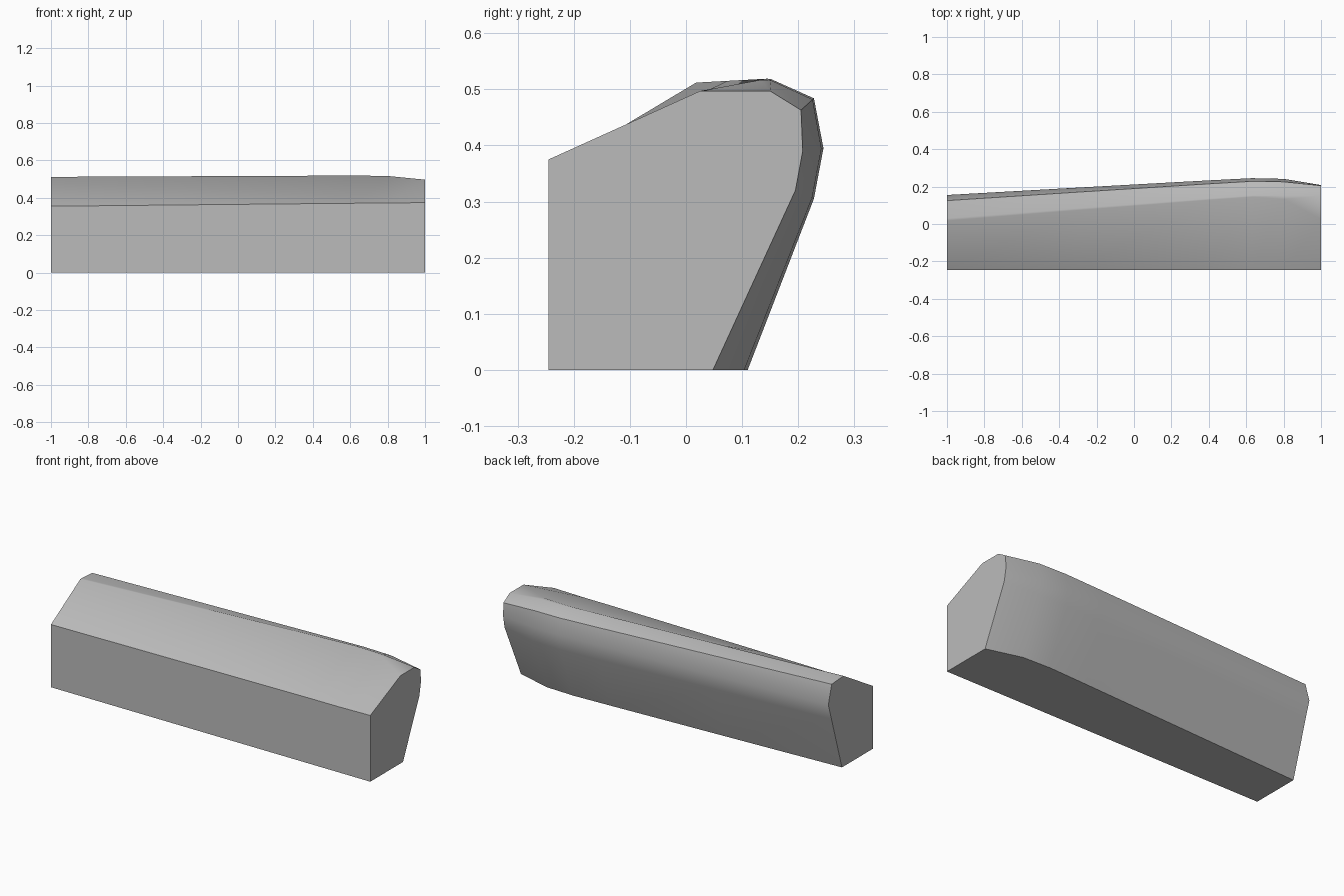
import bpy, bmesh, math

cube = bpy.data.objects.get("Cube")
if cube:
    bpy.data.objects.remove(cube, do_unlink=True)

# Plain grey material
grey = bpy.data.materials.new("plain grey")
grey.use_nodes = True
color = (0.5, 0.5, 0.5, 1)
grey.diffuse_color = color
grey.node_tree.nodes["Principled BSDF"].inputs["Base Color"].default_value = color

FRONT = -0.245
# Cross-sections (y, z): front edge, ridge, crown, upper back, widest, lower back, base
thin_end = [(FRONT, .355), (.018, .512), (.03, .512), (.125, .506),
            (.155, .40), (.127, .31), (.033, 0)]
full = [(FRONT, .371), (.145, .519), (.152, .518), (.228, .484),
        (.245, .395), (.228, .305), (.11, 0)]
round_end = [(FRONT, .375), (.025, .497), (.15, .497), (.205, .463),
             (.208, .39), (.195, .32), (.048, 0)]


def blend(a, b, t):
    return [tuple(p + (q - p) * t for p, q in zip(u, v)) for u, v in zip(a, b)]


# Straight taper, then a rounded run into the far end
stations = [(-1, thin_end), (-.3, blend(thin_end, full, .44)),
            (.4, blend(thin_end, full, .87)), (.63, full),
            (.8, blend(full, round_end, .1)), (1, round_end)]

# Lofted wedge body
bm = bmesh.new()
rings = []
for x, section in stations:
    rings.append([bm.verts.new((x, y, z)) for y, z in [(FRONT, 0)] + section])
for a, b in zip(rings, rings[1:]):
    for i in range(len(a)):
        j = (i + 1) % len(a)
        bm.faces.new((a[i], a[j], b[j], b[i]))
bm.faces.new(rings[0])
bm.faces.new(rings[-1])
bmesh.ops.recalc_face_normals(bm, faces=bm.faces[:])

mesh = bpy.data.meshes.new("wedge_body")
bm.to_mesh(mesh)
bm.free()
mesh.materials.append(grey)
body = bpy.data.objects.new("wedge_body", mesh)
bpy.context.collection.objects.link(body)
bpy.ops.object.select_all(action="DESELECT")
body.select_set(True)
bpy.context.view_layer.objects.active = body
bpy.ops.object.shade_smooth_by_angle(angle=math.radians(45))
